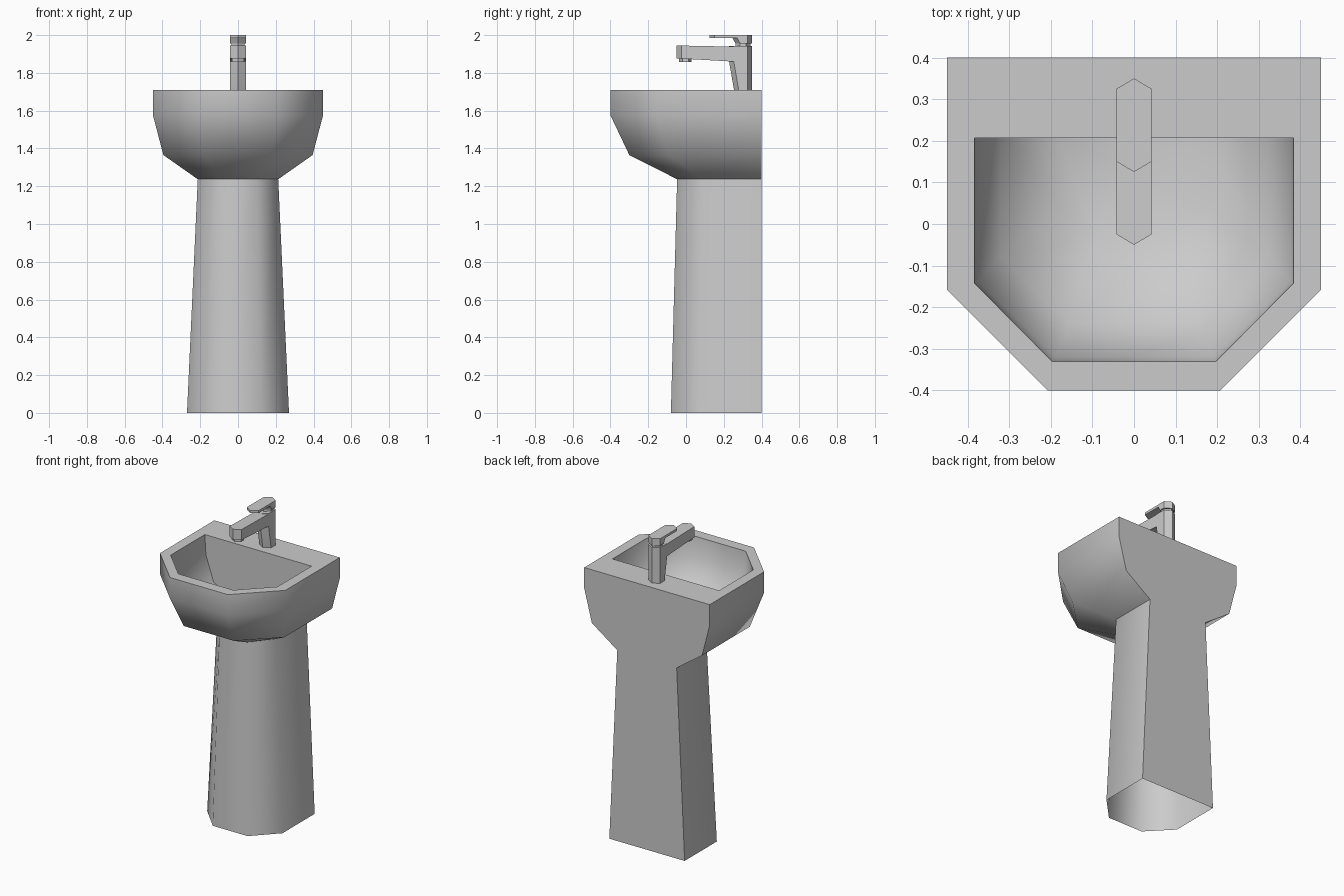
import bpy, bmesh, math

if "Cube" in bpy.data.objects:
    bpy.data.objects.remove(bpy.data.objects["Cube"])


def loft(name, rings, cap_start=False, cap_end=False, angle=50):
    """Skin a stack of equal-length closed rings."""
    bm = bmesh.new()
    rows = [[bm.verts.new(p) for p in r] for r in rings]
    n = len(rows[0])
    for a, b in zip(rows, rows[1:]):
        for i in range(n):
            j = (i + 1) % n
            bm.faces.new((a[i], a[j], b[j], b[i]))
    if cap_start:
        bm.faces.new(rows[0][::-1])
    if cap_end:
        bm.faces.new(rows[-1])
    bmesh.ops.recalc_face_normals(bm, faces=bm.faces)
    me = bpy.data.meshes.new(name)
    bm.to_mesh(me)
    bm.free()
    ob = bpy.data.objects.new(name, me)
    bpy.context.collection.objects.link(ob)
    bpy.ops.object.select_all(action='DESELECT')
    ob.select_set(True)
    bpy.context.view_layer.objects.active = ob
    bpy.ops.object.shade_smooth_by_angle(angle=math.radians(angle))
    return ob


def outline(z, w, side_y, front_w, front_y, back=0.4):
    """Rectangle with chamfered front corners, counter-clockwise."""
    return [(w, back, z), (-w, back, z), (-w, side_y, z),
            (-front_w, front_y, z), (front_w, front_y, z), (w, side_y, z)]


def hexa(y0, y1, z0, z1=None, w=0.042, tip=0.025):
    """Long hexagon pointed at front and back; height runs z0 to z1."""
    z1 = z0 if z1 is None else z1
    pts = [(0, y0), (w, y0 + tip), (w, y1 - tip),
           (0, y1), (-w, y1 - tip), (-w, y0 + tip)]
    return [(x, y, z0 + (z1 - z0) * (y - y0) / (y1 - y0)) for x, y in pts]


# Pedestal, open underneath
loft("pedestal", [outline(0, 0.27, 0.07, 0.125, -0.08),
                  outline(1.237, 0.213, 0.09, 0.10, -0.047)])

# Basin: outer shell, flat rim, inner bowl with upright back wall
loft("basin", [
    outline(1.237, 0.213, 0.09, 0.10, -0.047),
    outline(1.365, 0.395, -0.09, 0.18, -0.30),
    outline(1.575, 0.45, -0.157, 0.208, -0.40),
    outline(1.71, 0.45, -0.157, 0.208, -0.40),
    outline(1.71, 0.383, -0.143, 0.197, -0.33, 0.207),
    outline(1.58, 0.375, -0.138, 0.19, -0.32, 0.207),
    outline(1.42, 0.32, -0.08, 0.155, -0.24, 0.207),
    outline(1.32, 0.18, 0.04, 0.09, -0.03, 0.207),
], cap_end=True)

# Tap body and spout
loft("tap_body", [hexa(0.255, 0.35, 1.705), hexa(0.228, 0.35, 1.86),
                  hexa(0.228, 0.35, 1.942)], True, True, 30)
loft("tap_spout", [hexa(-0.05, 0.30, 1.877, 1.857),
                   hexa(-0.05, 0.30, 1.945, 1.938)], True, True, 30)
loft("tap_nozzle", [hexa(-0.036, 0.03, 1.858, w=0.033, tip=0.018),
                    hexa(-0.036, 0.03, 1.885, w=0.033, tip=0.018)], True, True, 30)

# Tap neck and lever
loft("tap_neck", [hexa(0.262, 0.342, 1.938, w=0.034),
                  hexa(0.262, 0.342, 1.962, w=0.034)], True, True, 30)
loft("lever_hub", [hexa(0.262, 0.35, 1.955), hexa(0.245, 0.35, 1.987)],
     True, True, 30)
loft("lever", [hexa(0.125, 0.35, 1.984), hexa(0.125, 0.35, 2.0)],
     True, True, 30)
